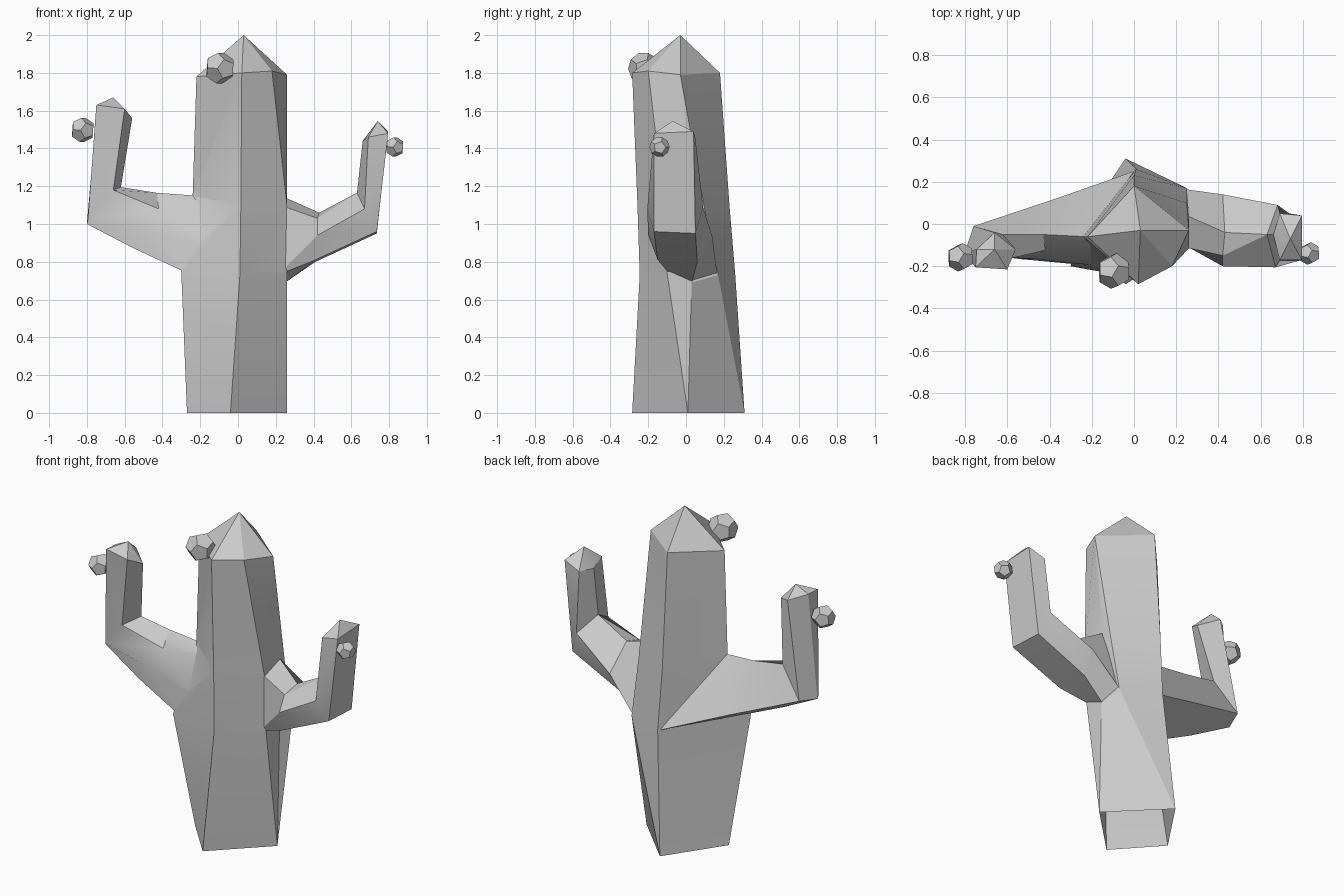
import bpy, bmesh, math
from mathutils import Vector, Euler

if "Cube" in bpy.data.objects:
    bpy.data.objects.remove(bpy.data.objects["Cube"])


def finish(bm, name):
    bmesh.ops.remove_doubles(bm, verts=bm.verts[:], dist=0.0005)
    bmesh.ops.recalc_face_normals(bm, faces=bm.faces[:])
    me = bpy.data.meshes.new(name)
    bm.to_mesh(me)
    bm.free()
    ob = bpy.data.objects.new(name, me)
    bpy.context.collection.objects.link(ob)
    return ob


def loft(name, rings, apex):
    """Skin a stack of rings, cap the root and close the tip to a point."""
    bm = bmesh.new()
    loops = [[bm.verts.new(p) for p in r] for r in rings]
    n = len(rings[0])
    tip = bm.verts.new(apex)
    for lo, hi in zip(loops, loops[1:]):
        for i in range(n):
            j = (i + 1) % n
            bm.faces.new((lo[i], lo[j], hi[j], hi[i]))
    for i in range(n):
        bm.faces.new((loops[-1][i], loops[-1][(i + 1) % n], tip))
    bm.faces.new(loops[0][::-1])
    return finish(bm, name)


def bud(name, centre, radius):
    """Tilted dodecahedron: hull of an icosahedron's face centres."""
    ico = bmesh.new()
    bmesh.ops.create_icosphere(ico, subdivisions=1, radius=1)
    bm = bmesh.new()
    tilt = Euler((0.4, 0.5, 0.2))
    for f in ico.faces:
        d = f.calc_center_median().normalized()
        d.rotate(tilt)
        bm.verts.new(Vector(centre) + d * radius)
    ico.free()
    bmesh.ops.convex_hull(bm, input=bm.verts[:])
    bmesh.ops.dissolve_limit(bm, angle_limit=0.05, verts=bm.verts[:], edges=bm.edges[:])
    return finish(bm, name)


# Trunk: diamond foot, six-sided waist and shoulder, pointed cap
R0, B0, R3 = (0.26, 0.01, 0), (-0.04, 0.31, 0), (0.26, -0.03, 1.79)
body = loft("cactus_body", [
    [(-0.04, -0.285, 0), R0, R0, B0, B0, (-0.27, -0.03, 0)],
    [(0.01, -0.245, 0.73), (0.26, -0.10, 0.74), (0.26, 0.03, 0.69),
     (0.25, 0.17, 0.73), (0.01, 0.26, 0.74), (-0.30, -0.20, 0.74)],
    [(0.015, -0.257, 1.1), (0.26, -0.115, 1.09), (0.26, 0.04, 1.14),
     (0.25, 0.10, 1.07), (0.0, 0.23, 1.1), (-0.24, -0.06, 1.15)],
    [(0.02, -0.285, 1.8), (0.18, -0.20, 1.81), R3, R3,
     (0.0, 0.18, 1.8), (-0.22, -0.06, 1.78)],
], (0.03, -0.03, 2.0))

# Left arm: wide root, elbow, upright tip
left = loft("left_arm", [
    [(-0.28, -0.19, 0.745), (0.0, 0.25, 0.74), (-0.22, -0.06, 1.15),
     (-0.18, -0.10, 1.11), (-0.14, -0.20, 0.9)],
    [(-0.55, -0.165, 0.87), (-0.37, 0.12, 0.88), (-0.43, -0.05, 1.165),
     (-0.42, -0.125, 1.08), (-0.48, -0.165, 0.96)],
    [(-0.80, -0.13, 1.0), (-0.76, -0.01, 1.02), (-0.62, -0.05, 1.195),
     (-0.66, -0.18, 1.18), (-0.795, -0.15, 1.02)],
    [(-0.745, -0.12, 1.63), (-0.66, -0.04, 1.60), (-0.56, -0.12, 1.56),
     (-0.60, -0.215, 1.61), (-0.75, -0.205, 1.63)],
], (-0.66, -0.12, 1.67))

# Right arm: inner edge splits into a flat crook near the trunk
E1, T1 = (0.63, -0.05, 1.165), (0.66, -0.05, 1.44)
right = loft("right_arm", [
    [(0.25, -0.095, 0.745), (0.25, 0.03, 0.69), (0.24, 0.165, 0.73),
     (0.25, 0.04, 1.14), (0.25, -0.112, 1.09), (0.24, -0.10, 0.76)],
    [(0.41, -0.15, 0.81), (0.41, 0.06, 0.80), (0.42, 0.14, 0.93),
     (0.43, -0.04, 1.06), (0.42, -0.15, 1.03), (0.42, -0.20, 0.94)],
    [(0.735, -0.17, 0.96), (0.735, 0.05, 0.95), (0.68, 0.09, 1.09),
     E1, E1, (0.67, -0.205, 1.08)],
    [(0.795, -0.17, 1.48), (0.795, 0.04, 1.49), (0.69, 0.05, 1.45),
     T1, T1, (0.69, -0.17, 1.46)],
], (0.74, -0.07, 1.545))

# Fuse the arms into the trunk
bpy.ops.object.select_all(action='DESELECT')
body.select_set(True)
bpy.context.view_layer.objects.active = body
for arm in (left, right):
    mod = body.modifiers.new("fuse", 'BOOLEAN')
    mod.operation, mod.solver, mod.object = 'UNION', 'EXACT', arm
    bpy.ops.object.modifier_apply(modifier=mod.name)
    bpy.data.objects.remove(arm)

# Open underside
bm = bmesh.new()
bm.from_mesh(body.data)
under = [f for f in bm.faces if all(v.co.z < 0.001 for v in f.verts)]
bmesh.ops.delete(bm, geom=under, context='FACES')
bm.to_mesh(body.data)
bm.free()
bpy.ops.object.shade_smooth_by_angle(angle=math.radians(24))

# Flower buds
bud("trunk_bud", (-0.095, -0.222, 1.825), 0.086)
bud("left_bud", (-0.822, -0.158, 1.498), 0.068)
bud("right_bud", (0.83, -0.14, 1.408), 0.054)
